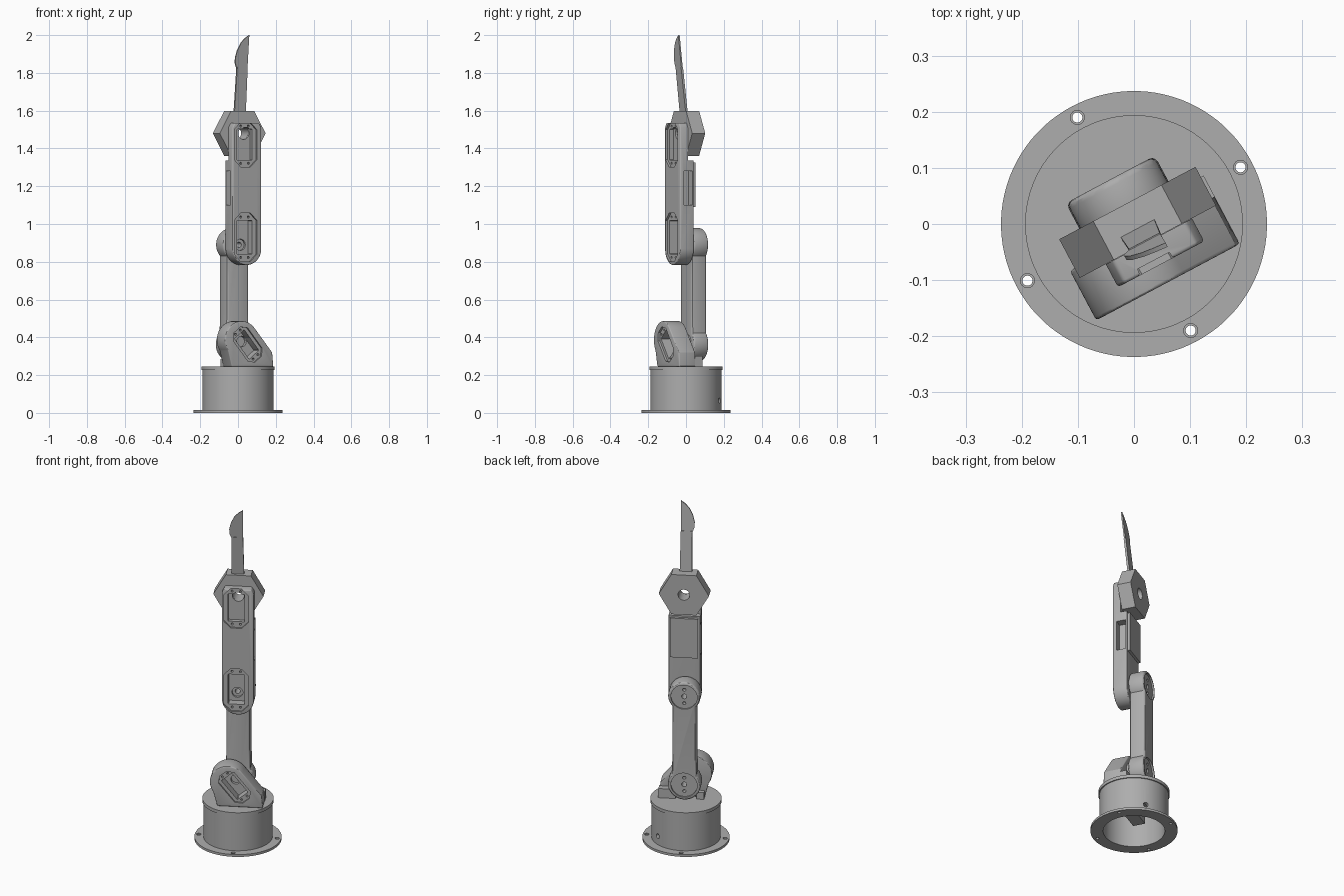
import bpy, bmesh
from math import sin, cos, pi, radians
from mathutils import Matrix

TURN = radians(28)      # the whole arm is swivelled on its base

cube = bpy.data.objects.get("Cube")
if cube:
    bpy.data.objects.remove(cube, do_unlink=True)

grey = bpy.data.materials.new("plain_grey")
grey.use_nodes = True
grey.diffuse_color = (0.42, 0.42, 0.42, 1)
grey.node_tree.nodes["Principled BSDF"].inputs["Base Color"].default_value = grey.diffuse_color
parts = []


def finish(name, bm, keep=True):
    bmesh.ops.recalc_face_normals(bm, faces=bm.faces)
    mesh = bpy.data.meshes.new(name)
    bm.to_mesh(mesh)
    bm.free()
    mesh.materials.append(grey)
    obj = bpy.data.objects.new(name, mesh)
    bpy.context.collection.objects.link(obj)
    obj.rotation_euler.z = TURN
    if keep:
        parts.append(obj)
    return obj


def prism(name, outline, front, back, keep=True):
    """Outline in the upright plane, extruded from front to back."""
    bm = bmesh.new()
    face = bm.faces.new([bm.verts.new((x, front, z)) for x, z in outline])
    new = bmesh.ops.extrude_face_region(bm, geom=[face])["geom"]
    bmesh.ops.translate(bm, vec=(0, back - front, 0),
                        verts=[g for g in new if isinstance(g, bmesh.types.BMVert)])
    return finish(name, bm, keep)


def lathe(name, profile, keep=True):
    bm = bmesh.new()
    face = bm.faces.new([bm.verts.new((r, 0, z)) for r, z in profile])
    edges = list(face.edges)
    bm.faces.remove(face)
    bmesh.ops.spin(bm, geom=edges + list(bm.verts), cent=(0, 0, 0), axis=(0, 0, 1),
                   angle=2 * pi, steps=96, use_duplicate=False)
    bmesh.ops.remove_doubles(bm, verts=bm.verts, dist=0.0002)
    return finish(name, bm, keep)


def arc(x, z, r, start, end, steps=40):
    angles = [radians(start + (end - start) * i / steps) for i in range(steps + 1)]
    return [(x + r * cos(a), z + r * sin(a)) for a in angles]


def disc(name, x, z, r, front, back, keep=True, sides=48):
    return prism(name, arc(x, z, r, 0, 360 - 360 / sides, sides - 1), front, back, keep)


def panel(x, z, w, h, corner, tilt=0):
    """Rectangle with clipped corners, turned in its plane."""
    a, b, t = w / 2, h / 2, radians(tilt)
    pts = [(a, b - corner), (a - corner, b), (corner - a, b), (-a, b - corner),
           (-a, corner - b), (corner - a, -b), (a - corner, -b), (a, corner - b)]
    return [(x + p * cos(t) - q * sin(t), z + p * sin(t) + q * cos(t)) for p, q in pts]


def block(name, x0, x1, front, back, z0, z1, keep=True):
    return prism(name, [(x0, z0), (x1, z0), (x1, z1), (x0, z1)], front, back, keep)


def bake(obj):
    bpy.context.view_layer.update()
    graph = bpy.context.evaluated_depsgraph_get()
    mesh = bpy.data.meshes.new_from_object(obj.evaluated_get(graph))
    obj.modifiers.clear()
    obj.data = mesh


def cut(obj, *cutters):
    for c in cutters:
        c.hide_render = True
        mod = obj.modifiers.new("cut", "BOOLEAN")
        mod.operation, mod.solver, mod.object = "DIFFERENCE", "EXACT", c
    bake(obj)
    for c in cutters:
        bpy.data.objects.remove(c, do_unlink=True)


def bevel(obj, width):
    mod = obj.modifiers.new("bevel", "BEVEL")
    mod.width, mod.segments, mod.limit_method, mod.angle_limit = width, 3, "ANGLE", radians(50)
    bake(obj)


def upright_hole(x, y, r, z0, z1):
    bm = bmesh.new()
    bmesh.ops.create_cone(bm, cap_ends=True, segments=24, radius1=r, radius2=r, depth=z1 - z0,
                          matrix=Matrix.Translation((x, y, (z0 + z1) / 2)))
    return finish("cutter", bm, False)


def servo_pocket(x, z, w, h, face, deep, tilt=0):
    """Stepped pocket with a screw hole pair at each end."""
    t = radians(tilt)
    tools = [prism("cutter", panel(x, z, w, h, w * 0.28, tilt), face - 0.02, face + 0.012, False),
             prism("cutter", panel(x, z, w * 0.68, h * 0.7, 0.003, tilt), face - 0.02, face + deep, False)]
    for side in (-1, 1):
        for end in (-1, 1):
            p, q = side * w * 0.17, end * h * 0.42
            tools.append(disc("cutter", x + p * cos(t) - q * sin(t), z + p * sin(t) + q * cos(t),
                              0.006, face - 0.02, face + 0.035, False, 12))
    return tools


# Base: hollow flanged drum, lid and swivel servo
drum = lathe("base_drum", [(0.168, 0), (0.237, 0), (0.237, 0.014), (0.188, 0.014),
                           (0.188, 0.226), (0.168, 0.226)])
holes = [upright_hole(0.215 * cos(k * pi / 2), 0.215 * sin(k * pi / 2), 0.009, -0.02, 0.05) for k in range(4)]
holes += [upright_hole(0.215 * cos(k * pi / 2), 0.215 * sin(k * pi / 2), 0.0125, 0.008, 0.05) for k in range(4)]
side_hole = disc("cutter", 0, 0.065, 0.014, 0.14, 0.22, False, 24)
side_hole.rotation_euler.z = TURN + radians(-48)
cut(drum, *holes, side_hole)
lathe("base_lid", [(0, 0.226), (0.194, 0.226), (0.194, 0.245), (0, 0.245)])
lathe("swivel_horn", [(0, 0.205), (0.075, 0.205), (0.075, 0.226), (0, 0.226)])
block("swivel_servo", -0.075, 0.035, -0.035, 0.035, 0.08, 0.205)

# Shoulder bracket, leaning over the lid
outline = arc(-0.04, 0.386, 0.1, 39, 215) + [(-0.1, 0.245), (0.15, 0.245), (0.143, 0.32)]
bracket = prism("shoulder_bracket", outline, -0.12, -0.02)
bevel(bracket, 0.006)
cut(bracket, *servo_pocket(-0.005, 0.362, 0.11, 0.2, -0.12, 0.07, 39),
    disc("cutter", -0.005, 0.378, 0.028, -0.2, 0.0, False))
block("shoulder_foot_right", 0.055, 0.15, -0.025, 0.018, 0.244, 0.3)
block("shoulder_foot_left", -0.1, -0.06, -0.025, 0.01, 0.244, 0.285)
disc("shoulder_horn", 0, 0.362, 0.06, -0.03, 0.005)

# Lower arm: dog-bone link with dished round ends
neck = [(-0.065, 0.72), (-0.065, 0.55)]
outline = arc(0, 0.89, 0.088, -42, 222) + neck + arc(0, 0.362, 0.09, 138, 402)
outline += [(-x, z) for x, z in reversed(neck)]
arm = prism("lower_arm", outline, 0.0, 0.09)
bevel(arm, 0.012)
tools = []
for z in (0.362, 0.89):
    tools += [disc("cutter", 0, z, 0.072, 0.08, 0.12, False),
              disc("cutter", 0, z, 0.014, -0.03, 0.12, False, 24)]
    tools += [disc("cutter", 0, z + s * 0.04, 0.009, 0.05, 0.12, False, 16) for s in (-1, 1)]
cut(arm, *tools)

# Upper arm: long servo carrier, thinner behind the wrist
outline = arc(0.009, 0.87, 0.087, 180, 360) + [(0.096, 1.51), (0.082, 1.535), (-0.064, 1.535), (-0.078, 1.51)]
carrier = prism("upper_arm", outline, -0.086, -0.003)
bevel(carrier, 0.006)
cut(carrier,
    block("cutter", -0.3, 0.3, -0.04, 0.1, 1.335, 1.7, False),
    *servo_pocket(0, 0.93, 0.135, 0.255, -0.086, 0.06),
    *servo_pocket(0, 1.42, 0.135, 0.235, -0.086, 0.036),
    disc("cutter", 0, 0.89, 0.03, -0.2, 0.1, False),
    disc("cutter", 0.007, 1.48, 0.032, -0.2, 0.1, False),
    block("cutter", 0.05, 0.2, -0.064, -0.012, 1.1, 1.28, False),
    block("cutter", -0.2, -0.035, -0.064, -0.012, 1.1, 1.28, False))
horn = disc("elbow_horn", 0, 0.89, 0.055, -0.012, 0.004)
cut(horn, disc("cutter", 0, 0.89, 0.014, -0.1, 0.1, False, 24))
block("cover_plate", -0.066, 0.086, -0.004, 0.012, 1.09, 1.325)

# Hexagonal wrist block with a through hole
hexagon = prism("wrist_hexagon", arc(0.007, 1.48, 0.1375, 0, 300, 5), -0.0395, 0.0385)
cut(hexagon, disc("cutter", 0.007, 1.48, 0.032, -0.1, 0.1, False))

# Blade tool, leaning forward
grip = prism("blade_handle", [(-0.032, 1.58), (0.036, 1.58), (0.033, 1.83), (-0.029, 1.83)], -0.022, -0.01)
edge = [(-0.029, 1.82), (0.033, 1.82), (0.034, 2.0), (0.012, 1.985), (-0.012, 1.96),
        (-0.032, 1.92), (-0.042, 1.88), (-0.041, 1.85)]
blade = prism("blade", edge, -0.02, -0.012)
for obj in (grip, blade):
    for v in obj.data.vertices:
        v.co.y -= 0.11 * (v.co.z - 1.6)

# Smooth the round sides, keep the corners sharp
bpy.ops.object.select_all(action="DESELECT")
for obj in parts:
    obj.select_set(True)
bpy.context.view_layer.objects.active = parts[0]
bpy.ops.object.shade_smooth_by_angle(angle=radians(30))
